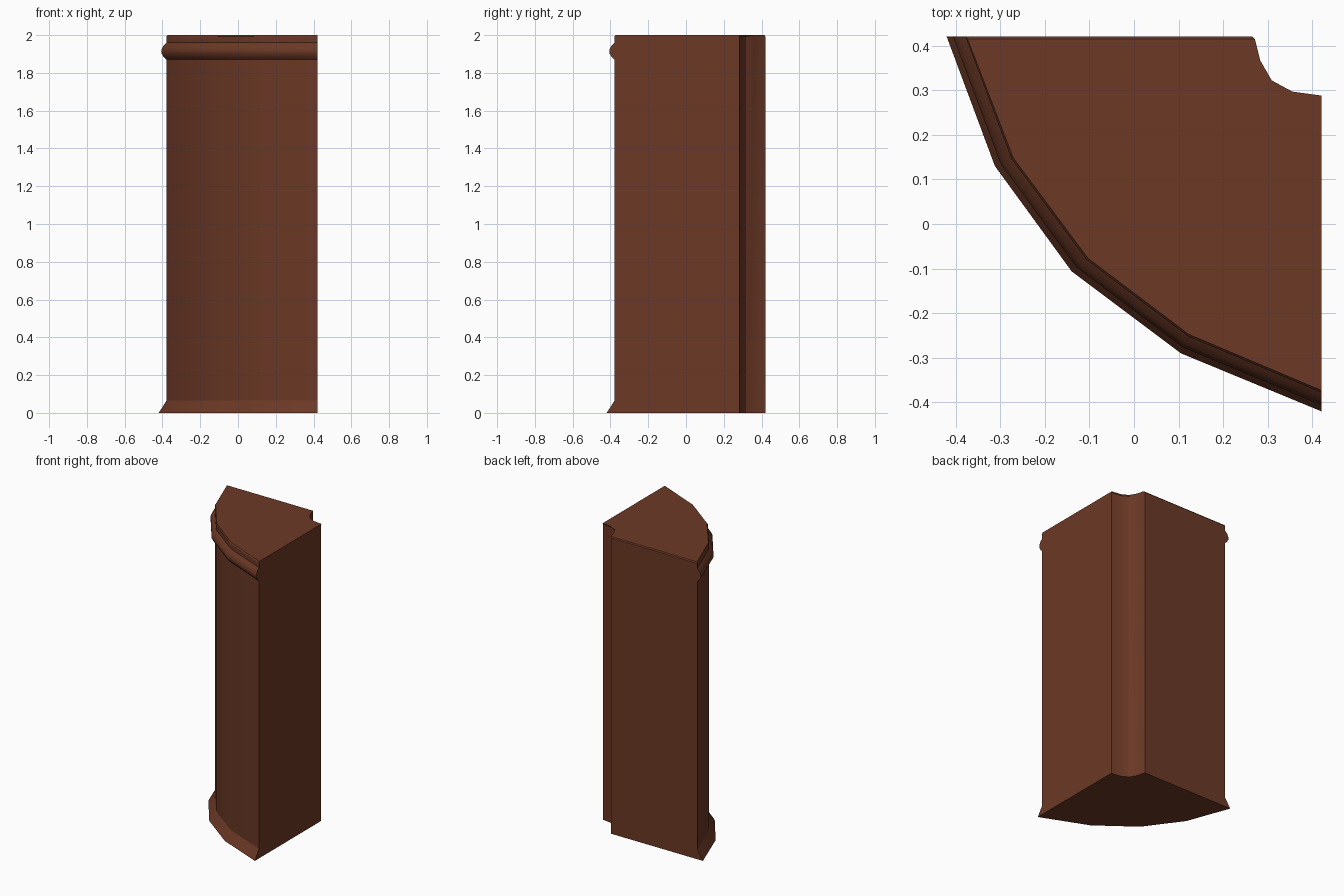
import bpy, bmesh, math

if "Cube" in bpy.data.objects:
    bpy.data.objects.remove(bpy.data.objects["Cube"])

clay = bpy.data.materials.new("red_brown_clay")
clay.diffuse_color = (0.150, 0.041, 0.019, 1)
clay.use_nodes = True
clay.node_tree.nodes["Principled BSDF"].inputs["Base Color"].default_value = clay.diffuse_color

# Plan of the quarter-round wall: foot line, body line and inner rear groove
foot = [(-0.42, 0.42), (-0.312, 0.13), (-0.14, -0.106), (0.105, -0.29), (0.42, -0.42)]
body = [(-0.378, 0.42), (-0.275, 0.146), (-0.107, -0.08), (0.121, -0.252), (0.42, -0.378)]
groove = [(0.42, 0.283), (0.353, 0.292), (0.306, 0.318), (0.279, 0.365), (0.266, 0.42)]
groove_top = [(0.42, 0.288), (0.355, 0.297), (0.309, 0.322), (0.283, 0.367), (0.271, 0.415)]

# Profile: (height, outward amount where 1 = foot line)
profile = [(0, 1), (0.065, 0), (1.87, 0), (1.885, 0.4), (1.905, 0.66),
           (1.922, 0.66), (1.944, 0.4), (1.96, 0), (1.993, 0), (2.0, -0.12)]

# Loft the plan up the profile
bm = bmesh.new()
rings = []
for z, t in profile:
    top = z == 2.0
    pts = [(b[0] + (f[0] - b[0]) * t, b[1] + (f[1] - b[1]) * t) for f, b in zip(foot, body)]
    pts = [(x, min(y, 0.415) if top else y) for x, y in pts]
    pts[-1] = (0.42, pts[-1][1])
    pts += groove_top if top else groove
    rings.append([bm.verts.new((x, y, z)) for x, y in pts])
n = len(rings[0])
# Curved front and flat chamfer strips
outer = len(foot) - 1
for lo, hi in zip(rings, rings[1:]):
    for i in range(outer):
        bm.faces.new((lo[i], lo[i + 1], hi[i + 1], hi[i]))
# Groove and the flat joint faces
for i in range(outer + 1, n - 1):
    bm.faces.new((rings[0][i], rings[0][i + 1], rings[-2][i + 1], rings[-2][i]))
    bm.faces.new((rings[-2][i], rings[-2][i + 1], rings[-1][i + 1], rings[-1][i]))
bm.faces.new([r[outer] for r in rings] +
             [rings[k][outer + 1] for k in (-1, -2, 0)])
bm.faces.new([r[0] for r in rings[:-1]] + [rings[-2][n - 1], rings[0][n - 1]])
bm.faces.new((rings[-2][0], rings[-1][0], rings[-1][n - 1], rings[-2][n - 1]))
# Top and bottom
bm.faces.new(rings[-1])
bm.faces.new(rings[0][::-1])
bmesh.ops.recalc_face_normals(bm, faces=bm.faces[:])

mesh = bpy.data.meshes.new("curved_wall_corner")
bm.to_mesh(mesh)
bm.free()
mesh.materials.append(clay)
wall = bpy.data.objects.new("curved_wall_corner", mesh)
bpy.context.collection.objects.link(wall)
bpy.context.view_layer.objects.active = wall
wall.select_set(True)
bpy.ops.object.shade_smooth_by_angle(angle=math.radians(30))
